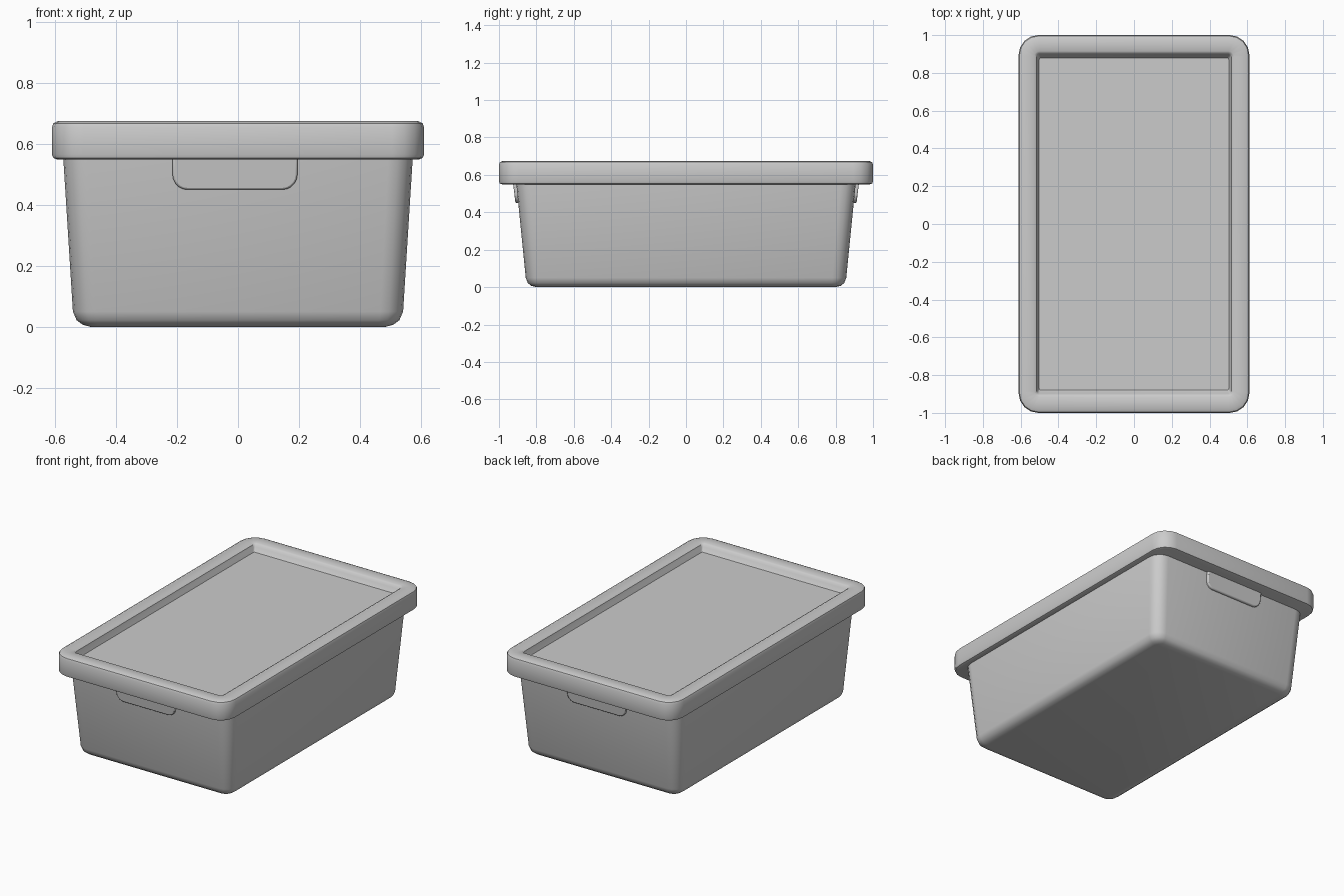
import bpy, bmesh, math

if "Cube" in bpy.data.objects:
    bpy.data.objects.remove(bpy.data.objects["Cube"])


def ring(bm, hx, hy, r, z, seg=4):
    """Rounded rectangle of vertices at height z."""
    vs = []
    for i, (sx, sy) in enumerate([(1, 1), (-1, 1), (-1, -1), (1, -1)]):
        for k in range(seg + 1):
            a = math.pi / 2 * (i + k / seg)
            vs.append(bm.verts.new((sx * (hx - r) + r * math.cos(a),
                                    sy * (hy - r) + r * math.sin(a), z)))
    return vs


def finish(bm, name, angle=40):
    bmesh.ops.recalc_face_normals(bm, faces=bm.faces)
    me = bpy.data.meshes.new(name)
    bm.to_mesh(me)
    bm.free()
    ob = bpy.data.objects.new(name, me)
    bpy.context.collection.objects.link(ob)
    bpy.ops.object.select_all(action='DESELECT')
    ob.select_set(True)
    bpy.context.view_layer.objects.active = ob
    bpy.ops.object.shade_smooth_by_angle(angle=math.radians(angle))
    return ob


def loft(name, sections, cap_end=True):
    """Skin rounded rectangles (half x, half y, corner radius, z)."""
    bm = bmesh.new()
    rings = [ring(bm, *s) for s in sections]
    n = len(rings[0])
    for a, b in zip(rings, rings[1:]):
        for i in range(n):
            j = (i + 1) % n
            bm.faces.new((a[i], a[j], b[j], b[i]))
    bm.faces.new(rings[0])
    if cap_end:
        bm.faces.new(rings[-1])
    return finish(bm, name)


# Tapered tub with rounded bottom edge
loft("tub", [
    (0.485, 0.80, 0.03, 0.0),
    (0.51, 0.828, 0.05, 0.007),
    (0.53, 0.846, 0.065, 0.022),
    (0.542, 0.857, 0.075, 0.05),
    (0.574, 0.908, 0.08, 0.56),
])

# Lid with rounded rim and recessed panel
loft("lid", [
    (0.595, 0.985, 0.09, 0.55),
    (0.606, 0.996, 0.10, 0.554),
    (0.611, 1.0, 0.105, 0.566),
    (0.611, 1.0, 0.105, 0.655),
    (0.606, 0.995, 0.10, 0.668),
    (0.592, 0.98, 0.09, 0.675),
    (0.53, 0.915, 0.03, 0.675),
    (0.517, 0.903, 0.018, 0.668),
    (0.512, 0.897, 0.012, 0.655),
    (0.502, 0.878, 0.008, 0.63),
])


# Grip tabs under the rim, leaning with the end walls
def grip(name, side):
    x0, x1, zb, zt, r = -0.215, 0.195, 0.45, 0.56, 0.05
    outline = [(x0, zt)]
    for cx, start in [(x0 + r, math.pi), (x1 - r, 1.5 * math.pi)]:
        for k in range(6):
            a = start + math.pi / 2 * k / 5
            outline.append((cx + r * math.cos(a), zb + r + r * math.sin(a)))
    outline.append((x1, zt))
    bm = bmesh.new()
    inner, outer = [], []
    for x, z in outline:
        lean = (z - zb) * 0.12
        inner.append(bm.verts.new((x, side * (0.875 + lean), z)))
        outer.append(bm.verts.new((x, side * (0.912 + lean), z)))
    bm.faces.new(inner)
    bm.faces.new(outer)
    n = len(outline)
    for i in range(n):
        j = (i + 1) % n
        bm.faces.new((inner[i], inner[j], outer[j], outer[i]))
    ob = finish(bm, name)
    bev = ob.modifiers.new("soft_edge", 'BEVEL')
    bev.width = 0.006
    bev.segments = 2
    bev.limit_method = 'ANGLE'
    bev.angle_limit = math.radians(50)


grip("front_grip", -1)
grip("back_grip", 1)
